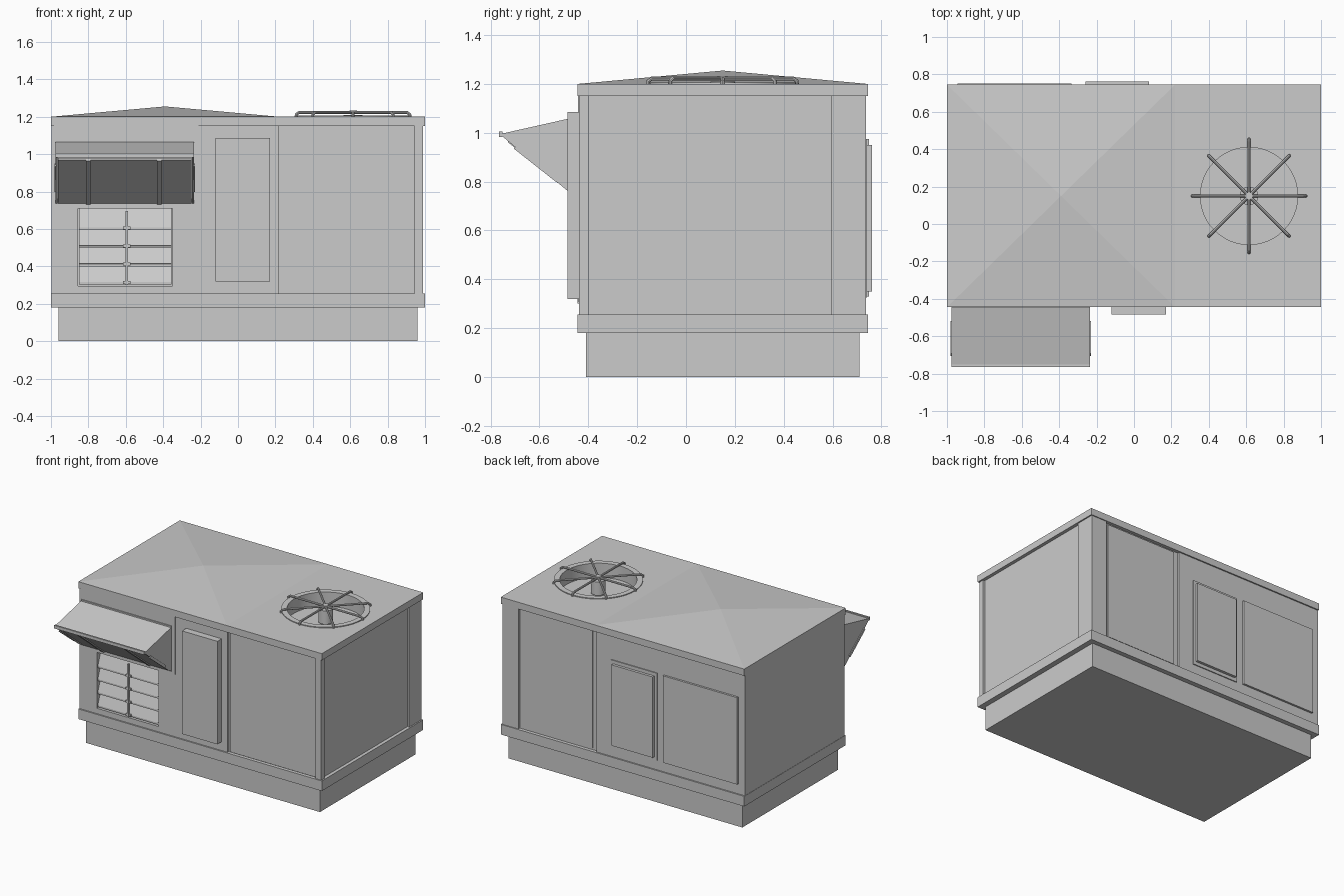
import bpy, bmesh, math
from mathutils import Vector

cube = bpy.data.objects.get("Cube")
if cube:
    bpy.data.objects.remove(cube, do_unlink=True)

FRONT, BACK = -0.445, 0.745
FAN = Vector((0.615, 0.15, 1.2))

grey = bpy.data.materials.new("painted_grey_metal")
grey.use_nodes = True
COLOUR = (0.6, 0.6, 0.6, 1)
grey.diffuse_color = COLOUR
grey.node_tree.nodes["Principled BSDF"].inputs["Base Color"].default_value = COLOUR


def finish(name, bm, smooth=False):
    bmesh.ops.recalc_face_normals(bm, faces=bm.faces)
    mesh = bpy.data.meshes.new(name)
    bm.to_mesh(mesh)
    bm.free()
    mesh.materials.append(grey)
    obj = bpy.data.objects.new(name, mesh)
    bpy.context.collection.objects.link(obj)
    if smooth:
        bpy.ops.object.select_all(action='DESELECT')
        obj.select_set(True)
        bpy.context.view_layer.objects.active = obj
        bpy.ops.object.shade_smooth_by_angle()
    return obj


def box(name, x, y, z):
    bm = bmesh.new()
    bmesh.ops.create_cube(bm, size=1)
    for v in bm.verts:
        v.co = [r[0] if c < 0 else r[1] for c, r in zip(v.co, (x, y, z))]
    return finish(name, bm)


def prism(name, x, profile):
    """Extrude a (y, z) profile along x."""
    bm = bmesh.new()
    face = bm.faces.new([bm.verts.new((x[0], y, z)) for y, z in profile])
    ext = bmesh.ops.extrude_face_region(bm, geom=[face])["geom"]
    verts = [g for g in ext if isinstance(g, bmesh.types.BMVert)]
    bmesh.ops.translate(bm, verts=verts, vec=(x[1] - x[0], 0, 0))
    return finish(name, bm)


def sheet(name, x, a, b, t):
    """Flat sheet of thickness t from (y, z) point a to b."""
    a, b = Vector(a), Vector(b)
    d = (b - a).normalized()
    n = Vector((-d.y, d.x)) * t
    return prism(name, x, [a, b, b + n, a + n])


def disc(name, centre, radius, height, sides=48):
    bm = bmesh.new()
    bmesh.ops.create_cone(bm, cap_ends=True, segments=sides, radius1=radius,
                          radius2=radius, depth=height)
    bmesh.ops.translate(bm, verts=bm.verts, vec=centre)
    return finish(name, bm, True)


def tube(name, points, radius, cyclic=False):
    """Round wire along a path, converted to a mesh."""
    curve = bpy.data.curves.new(name, 'CURVE')
    curve.dimensions = '3D'
    curve.bevel_depth = radius
    curve.bevel_resolution = 2
    curve.use_fill_caps = True
    line = curve.splines.new('POLY')
    line.points.add(len(points) - 1)
    for p, co in zip(line.points, points):
        p.co = (*co, 1)
    line.use_cyclic_u = cyclic
    temp = bpy.data.objects.new(name + "_path", curve)
    bpy.context.collection.objects.link(temp)
    bpy.context.view_layer.update()
    mesh = bpy.data.meshes.new_from_object(temp.evaluated_get(bpy.context.evaluated_depsgraph_get()))
    bpy.data.objects.remove(temp, do_unlink=True)
    bm = bmesh.new()
    bm.from_mesh(mesh)
    bpy.data.meshes.remove(mesh)
    return finish(name, bm, True)


def cut(cutter, *targets):
    for t in targets:
        mod = t.modifiers.new("cut", 'BOOLEAN')
        mod.operation, mod.object, mod.solver = 'DIFFERENCE', cutter, 'EXACT'
    cutter.hide_render = True
    cutter.hide_set(True)


# Curb, base rail and cabinet halves
box("roof_curb", (-0.96, 0.96), (-0.41, 0.71), (0, 0.18))
box("base_rail", (-1, 1), (FRONT, BACK), (0.18, 0.255))
left_cabinet = box("left_cabinet", (-0.998, 0.22), (-0.435, 0.735), (0.25, 1.16))
right_cabinet = box("right_cabinet", (0.2, 0.975), (-0.42, 0.72), (0.25, 1.16))
box("front_corner_post", (0.945, 0.99), (-0.438, -0.4), (0.25, 1.16))
box("back_corner_post", (0.86, 0.99), (0.595, 0.738), (0.25, 1.16))
box("front_right_panel", (0.24, 0.94), (-0.428, -0.41), (0.26, 1.145))

# Lid with a shallow pyramid over the left half
lid = box("lid", (-1, 1), (FRONT, BACK), (1.15, 1.2))
bm = bmesh.new()
corners = [bm.verts.new(c) for c in ((-1, FRONT, 1.2), (0.22, FRONT, 1.2),
                                     (0.22, BACK, 1.2), (-1, BACK, 1.2))]
apex = bm.verts.new((-0.39, 0.15, 1.255))
bm.faces.new(corners)
for i in range(4):
    bm.faces.new((corners[i], corners[(i + 1) % 4], apex))
finish("pitched_roof", bm)

# Fan well, rim, hub and wire guard
cut(disc("fan_well_cutter", FAN, 0.26, 0.2), lid, right_cabinet)
bm = bmesh.new()
rings = []
for r, z in ((0.26, -0.02), (0.26, 0.006), (0.3, 0.006), (0.3, -0.02)):
    rings.append([bm.verts.new(FAN + Vector((r * math.cos(a), r * math.sin(a), z)))
                  for a in (math.tau * i / 48 for i in range(48))])
for k in range(4):
    p, q = rings[k], rings[(k + 1) % 4]
    for i in range(48):
        j = (i + 1) % 48
        bm.faces.new((p[i], p[j], q[j], q[i]))
finish("fan_rim", bm, True)
disc("fan_hub", FAN + Vector((0, 0, -0.04)), 0.05, 0.1, 24)
disc("guard_hub", FAN + Vector((0, 0, 0.024)), 0.02, 0.018, 16)
for i in range(4):
    d = Vector((math.cos(i * math.pi / 4), math.sin(i * math.pi / 4), 0))
    path = [FAN + d * r + Vector((0, 0, z)) for r, z in
            ((-0.304, 0), (-0.304, 0.012), (-0.29, 0.022), (0.29, 0.022), (0.304, 0.012), (0.304, 0))]
    tube(f"guard_spoke_{i + 1}", path, 0.008)

# Access doors
box("front_door", (-0.12, 0.17), (-0.485, -0.43), (0.32, 1.085))
box("back_door", (-0.26, 0.08), (0.73, 0.762), (0.35, 0.95))
box("back_door_frame", (-0.28, 0.1), (0.73, 0.742), (0.325, 0.975))
box("back_panel", (-0.945, -0.335), (0.73, 0.75), (0.33, 0.975))
box("back_right_panel", (0.26, 0.84), (0.71, 0.727), (0.27, 1.14))

# Intake hood
HOOD = (-0.975, -0.235)
box("hood_backplate", (-0.985, -0.21), (-0.442, -0.43), (0.72, 1.15))
sheet("hood_top", HOOD, (-0.76, 0.985), (-0.435, 1.058), 0.01)
box("hood_flange", HOOD, (-0.45, -0.43), (1.05, 1.075))
box("hood_lip", HOOD, (-0.765, -0.752), (0.982, 1.005))
for side, x in (("right", HOOD[0]), ("left", HOOD[1] - 0.01)):
    prism(f"hood_{side}_side", (x, x + 0.01),
          [(-0.755, 0.988), (-0.435, 1.06), (-0.435, 0.732), (-0.485, 0.762)])
sheet("hood_filter", (-0.962, -0.248), (-0.725, 0.968), (-0.44, 0.735), 0.015)
for x in (-0.8, -0.42):
    sheet("filter_bar", (x - 0.012, x + 0.012), (-0.73, 0.962), (-0.445, 0.73), 0.012)
for x in (-0.98, -0.237):
    sheet("filter_clip", (x, x + 0.008), (-0.705, 0.935), (-0.53, 0.797), 0.02)

# Relief damper recessed below the hood
cut(box("damper_cutter", (-0.855, -0.35), (-0.6, -0.385), (0.295, 0.71)), left_cabinet)
for i in range(4):
    z = 0.315 + i * 0.097
    sheet(f"damper_blade_{i + 1}", (-0.85, -0.355), (-0.425, z), (-0.388, z + 0.1), 0.006)
    box(f"damper_blade_lip_{i + 1}", (-0.85, -0.355), (-0.428, -0.418), (z - 0.012, z + 0.006))
    box(f"damper_pivot_{i + 1}", (-0.615, -0.575), (-0.44, -0.42), (z - 0.008, z + 0.008))
box("damper_link_rod", (-0.601, -0.589), (-0.444, -0.432), (0.3, 0.695))
